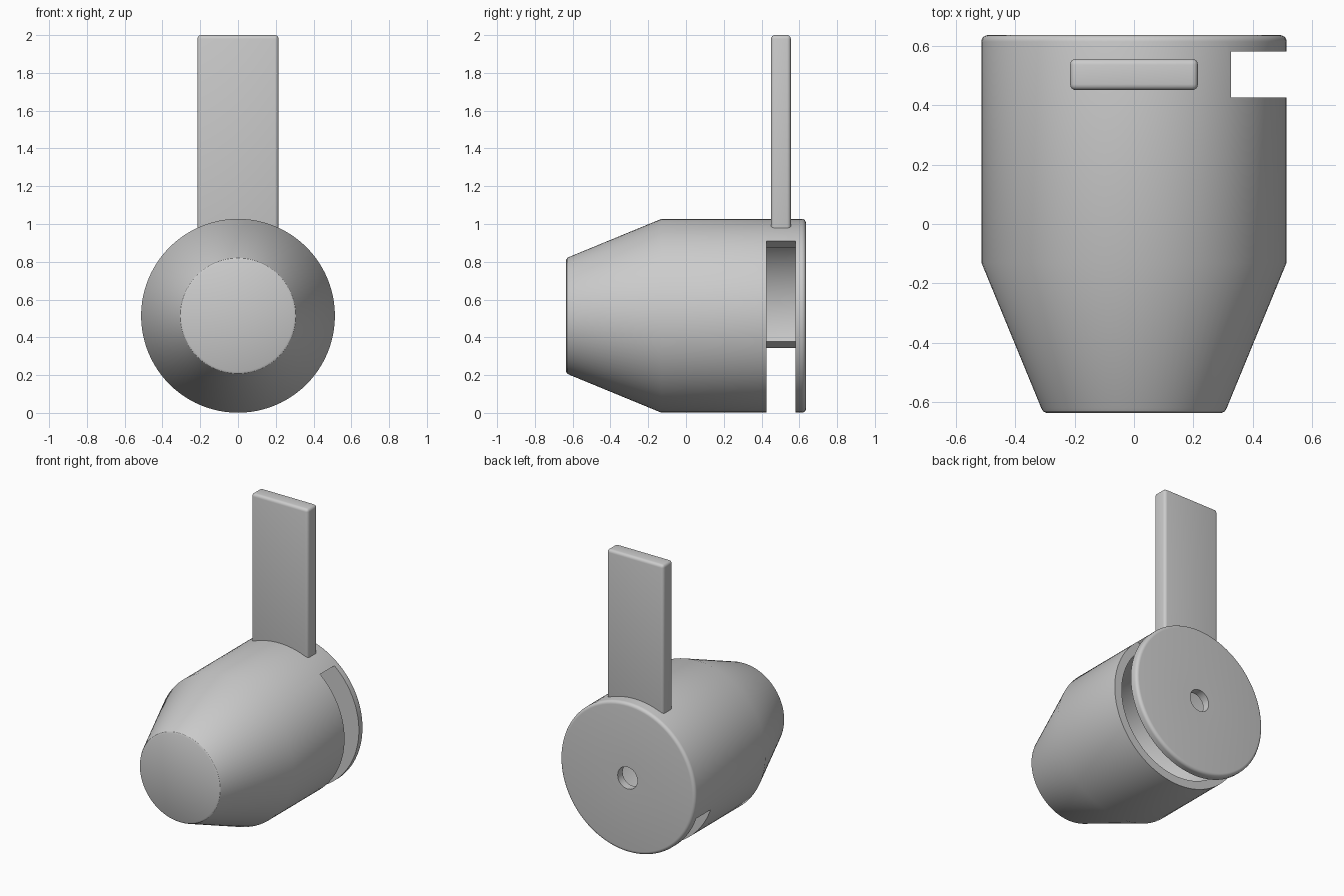
import bpy
import bmesh
from math import cos, sin, pi, radians
from mathutils import Matrix, Vector

default = bpy.data.objects.get("Cube")
if default:
    bpy.data.objects.remove(default, do_unlink=True)

AXIS_Z = 0.514   # height of the body's axis
R = 0.513        # outer radius
SEGMENTS = 96

grey = bpy.data.materials.new("plain grey")
grey.use_nodes = True
colour = (0.6, 0.6, 0.6, 1)
grey.diffuse_color = colour
grey.node_tree.nodes["Principled BSDF"].inputs["Base Color"].default_value = colour


def make_object(name, bm):
    bmesh.ops.recalc_face_normals(bm, faces=bm.faces)
    mesh = bpy.data.meshes.new(name)
    bm.to_mesh(mesh)
    bm.free()
    mesh.materials.append(grey)
    obj = bpy.data.objects.new(name, mesh)
    bpy.context.collection.objects.link(obj)
    return obj


def activate(obj):
    bpy.ops.object.select_all(action='DESELECT')
    obj.select_set(True)
    bpy.context.view_layer.objects.active = obj


def box(name, low, high):
    bm = bmesh.new()
    bmesh.ops.create_cube(bm, size=1)
    low, high = Vector(low), Vector(high)
    for v in bm.verts:
        v.co = (low + high) / 2 + v.co * (high - low)
    return make_object(name, bm)


def lathe(name, profile):
    """Revolve (radius, y) points about the y direction axis."""
    bm = bmesh.new()
    verts = [bm.verts.new((r, y, 0)) for r, y in profile]
    edges = [bm.edges.new(pair) for pair in zip(verts, verts[1:])]
    bmesh.ops.spin(bm, geom=verts + edges, cent=(0, 0, 0), axis=(0, 1, 0),
                   angle=2 * pi, steps=SEGMENTS)
    bmesh.ops.remove_doubles(bm, verts=bm.verts, dist=0.0001)
    bmesh.ops.translate(bm, verts=bm.verts, vec=(0, 0, AXIS_Z))
    return make_object(name, bm)


# Hollow body: tapered nose, straight barrel, back plate with a centre hole
b = 0.022
rim = [(R - b + b * sin(t), 0.635 - b + b * cos(t))
       for t in (radians(90 * i / 5) for i in range(6))]
nose = [(R, -0.13), (0.312, -0.618), (0.306, -0.629), (0.295, -0.635), (0, -0.635)]
inside = [(0, -0.578), (0.27, -0.578), (0.456, -0.14), (0.456, 0.58)]
hole = [(0.075, 0.58), (0.075, 0.635)]
body = lathe("hollow_body", hole + rim + nose + inside + hole[:1])

# Slot: tilted box that cuts away the lower wall in front of the back plate
cutter = box("slot_cutter", (-1, 0.425, -1), (1, 0.5805, 0.137))
cutter.data.transform(Matrix.Translation((0, 0, AXIS_Z))
                      @ Matrix.Rotation(radians(-34.9), 4, 'Y'))
cutter.hide_render = True
cut = body.modifiers.new("slot", 'BOOLEAN')
cut.operation = 'DIFFERENCE'
cut.solver = 'EXACT'
cut.object = cutter
activate(body)
bpy.ops.object.modifier_apply(modifier=cut.name)
bpy.data.objects.remove(cutter, do_unlink=True)
bpy.ops.object.shade_smooth_by_angle(angle=radians(30))

# Upright flat lever with rounded edges
lever = box("lever", (-0.215, 0.45, 0.955), (0.215, 0.555, 2))
bevel = lever.modifiers.new("rounded_edges", 'BEVEL')
bevel.width = 0.02
bevel.segments = 4
activate(lever)
bpy.ops.object.modifier_apply(modifier=bevel.name)
bpy.ops.object.shade_smooth_by_angle(angle=radians(30))
